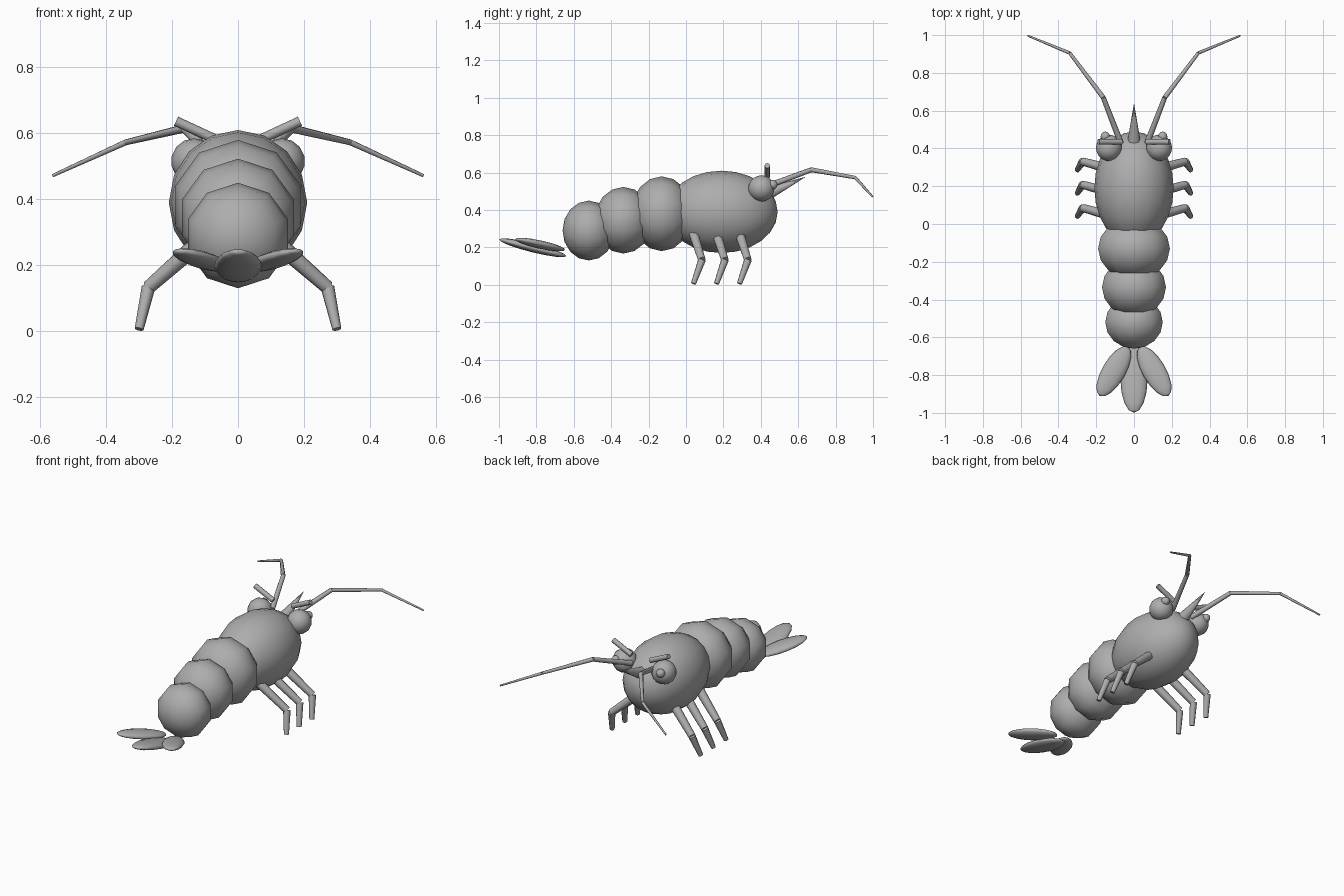
import bpy, bmesh, math
from mathutils import Vector, Matrix

if "Cube" in bpy.data.objects:
    bpy.data.objects.remove(bpy.data.objects["Cube"])

grey = bpy.data.materials.new("shell_grey")
grey.diffuse_color = (0.42, 0.42, 0.42, 1)
grey.use_nodes = True
grey.node_tree.nodes["Principled BSDF"].inputs["Base Color"].default_value = grey.diffuse_color


def finish(name, bm, angle=None):
    """Turn a bmesh into a smooth shaded object."""
    bmesh.ops.recalc_face_normals(bm, faces=bm.faces[:])
    mesh = bpy.data.meshes.new(name)
    bm.to_mesh(mesh)
    bm.free()
    mesh.materials.append(grey)
    obj = bpy.data.objects.new(name, mesh)
    bpy.context.collection.objects.link(obj)
    bpy.ops.object.select_all(action='DESELECT')
    obj.select_set(True)
    bpy.context.view_layer.objects.active = obj
    if angle is None:
        bpy.ops.object.shade_smooth()
    else:
        bpy.ops.object.shade_smooth_by_angle(angle=angle)
    return obj


def ellipsoid(name, centre, radii, segs, rings, rot=Matrix.Identity(4)):
    """Ellipsoid whose poles lie on the local y axis."""
    bm = bmesh.new()
    bmesh.ops.create_uvsphere(bm, u_segments=segs, v_segments=rings, radius=1)
    mat = (Matrix.Translation(centre) @ rot @ Matrix.Diagonal((*radii, 1))
           @ Matrix.Rotation(math.pi / 2, 4, 'X'))
    bm.transform(mat)
    return finish(name, bm)


def limb(name, points, radii, sides=8):
    """Chain of tapered tubes through the given points."""
    bm = bmesh.new()
    pts = [Vector(p) for p in points]
    for a, b, ra, rb in zip(pts, pts[1:], radii, radii[1:]):
        d = b - a
        mat = (Matrix.Translation((a + b) / 2)
               @ d.to_track_quat('Z', 'Y').to_matrix().to_4x4())
        bmesh.ops.create_cone(bm, cap_ends=True, segments=sides, radius1=ra,
                              radius2=rb, depth=d.length, matrix=mat)
    return finish(name, bm, math.radians(50))


# Carapace and abdomen segments
ellipsoid("carapace", (0, 0.19, 0.39), (0.21, 0.30, 0.22), 16, 12)
for i, (y, z, r, ry) in enumerate([(-0.13, 0.38, 0.2, 0.165),
                                   (-0.335, 0.345, 0.178, 0.155),
                                   (-0.52, 0.29, 0.16, 0.14)]):
    ellipsoid(f"abdomen_segment_{i + 1}", (0, y, z), (r, ry, r), 10, 8)

# Pointed beak on the head
limb("rostrum", [(0, 0.43, 0.485), (0, 0.635, 0.575)], [0.036, 0.001])

# Middle tail lobe
ellipsoid("tail_lobe_middle", (0, -0.82, 0.198), (0.072, 0.185, 0.024), 12, 8,
          Matrix.Rotation(math.radians(-14), 4, 'X'))

# Paired parts
for s, side in ((-1, "left"), (1, "right")):
    ellipsoid(f"tail_lobe_{side}", (s * 0.107, -0.78, 0.215),
              (0.062, 0.153, 0.022), 12, 8,
              Matrix.Rotation(s * math.radians(30), 4, 'Z')
              @ Matrix.Rotation(math.radians(-11), 4, 'X'))
    ellipsoid(f"eye_{side}", (s * 0.133, 0.403, 0.515), (0.07,) * 3, 14, 10)
    ellipsoid(f"pupil_{side}", (s * 0.152, 0.463, 0.535), (0.026,) * 3, 10, 8)
    limb(f"brow_stalk_{side}", [(s * 0.065, 0.435, 0.58),
                                (s * 0.188, 0.435, 0.637)], [0.015, 0.015])
    limb(f"antenna_{side}",
         [(s * 0.07, 0.43, 0.525), (s * 0.163, 0.67, 0.615),
          (s * 0.34, 0.905, 0.573), (s * 0.562, 0.997, 0.472)],
         [0.016, 0.013, 0.009, 0.005])
    for i in range(3):
        y = 0.123 * i
        limb(f"leg_{side}_{i + 1}",
             [(s * 0.11, y + 0.04, 0.275), (s * 0.272, y + 0.085, 0.132),
              (s * 0.30, y + 0.04, 0.006)], [0.027, 0.021, 0.014])
